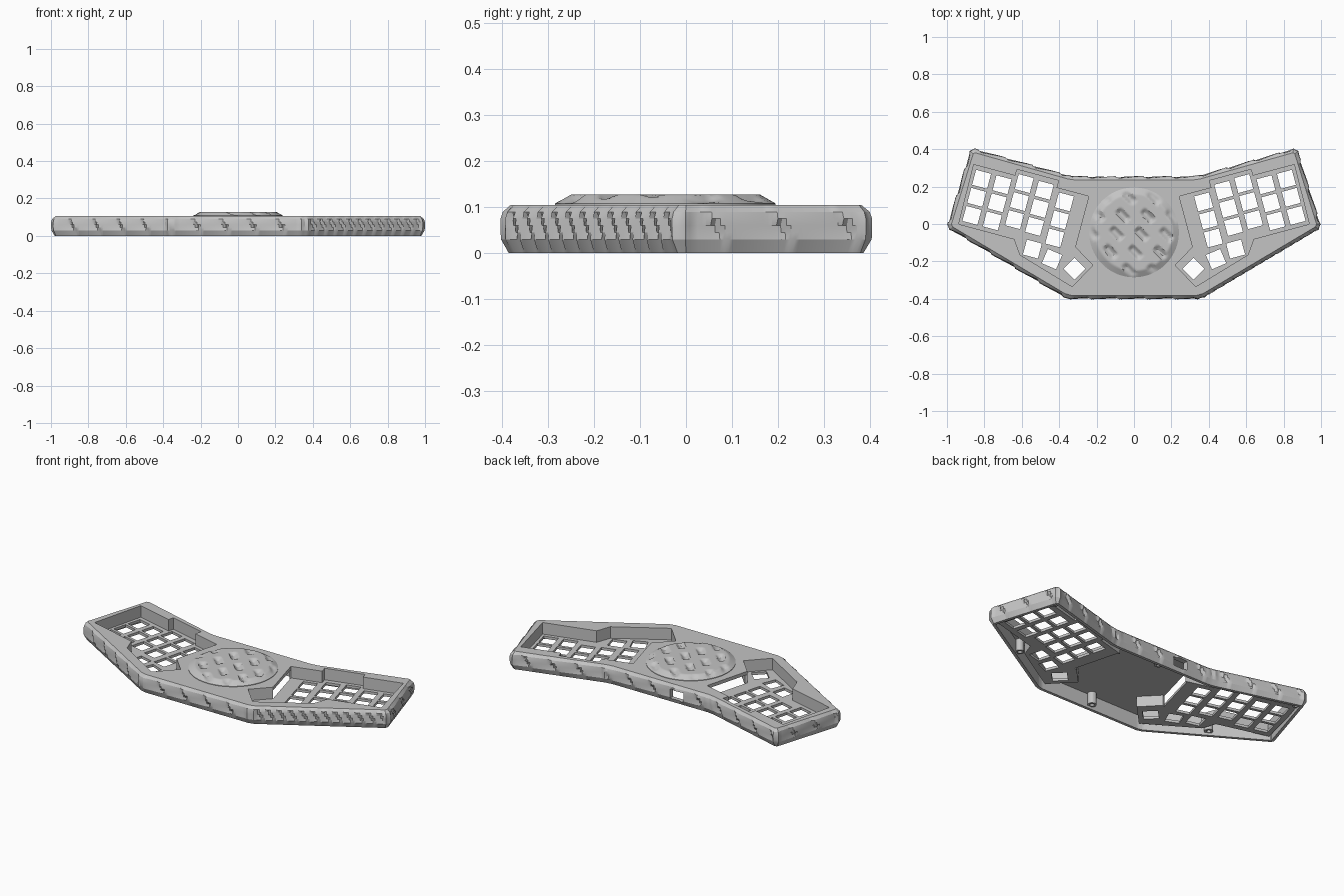
import bpy, bmesh
from math import sin, cos, pi, radians, hypot, floor
from mathutils import Vector

if "Cube" in bpy.data.objects:
    bpy.data.objects.remove(bpy.data.objects["Cube"], do_unlink=True)

grey = bpy.data.materials.new("matte grey")
grey.use_nodes = True
grey.diffuse_color = (0.55, 0.55, 0.55, 1)
grey.node_tree.nodes["Principled BSDF"].inputs["Base Color"].default_value = grey.diffuse_color

TOP, CEILING, FLOOR_TOP, FLOOR_BASE = 0.105, 0.085, 0.037, 0.022
WALL = 0.035


def add_mesh(name, mesh, smooth=False):
    mesh.materials.clear()
    mesh.materials.append(grey)
    obj = bpy.data.objects.new(name, mesh)
    bpy.context.collection.objects.link(obj)
    if smooth:
        bpy.ops.object.select_all(action="DESELECT")
        obj.select_set(True)
        bpy.context.view_layer.objects.active = obj
        bpy.ops.object.shade_smooth_by_angle(angle=radians(25))
    return obj


def plate(name, loops, z0, z1):
    """Flat plate from closed outlines; inner outlines become holes."""
    curve = bpy.data.curves.new(name, "CURVE")
    curve.dimensions, curve.fill_mode = "2D", "BOTH"
    curve.extrude = (z1 - z0) / 2
    for loop in loops:
        spline = curve.splines.new("POLY")
        spline.points.add(len(loop) - 1)
        for point, (x, y) in zip(spline.points, loop):
            point.co = (x, y, 0, 1)
        spline.use_cyclic_u, spline.use_smooth = True, False
    temp = bpy.data.objects.new(name + "_outline", curve)
    bpy.context.collection.objects.link(temp)
    graph = bpy.context.evaluated_depsgraph_get()
    mesh = bpy.data.meshes.new_from_object(temp.evaluated_get(graph))
    bpy.data.objects.remove(temp, do_unlink=True)
    bm = bmesh.new()
    bm.from_mesh(mesh)
    bmesh.ops.remove_doubles(bm, verts=bm.verts, dist=1e-5)
    bmesh.ops.translate(bm, verts=bm.verts, vec=(0, 0, (z0 + z1) / 2))
    bmesh.ops.recalc_face_normals(bm, faces=bm.faces)
    bm.to_mesh(mesh)
    bm.free()
    mesh.name = name
    return add_mesh(name, mesh)


def offset(loop, d):
    """Mitred offset of a closed outline, outwards for positive d."""
    pts = [Vector(p) for p in loop]
    area = sum(a.x * b.y - a.y * b.x for a, b in zip(pts, pts[1:] + pts[:1]))
    side = 1 if area > 0 else -1
    out = []
    for i, p in enumerate(pts):
        a, b = (p - pts[i - 1]).normalized(), (pts[(i + 1) % len(pts)] - p).normalized()
        n1, n2 = Vector((a.y, -a.x)) * side, Vector((b.y, -b.x)) * side
        out.append(p + (n1 + n2) * d / (1 + n1.dot(n2)))
    return out


def cut_corners(loop, size):
    pts, out = [Vector(p) for p in loop], []
    for i, p in enumerate(pts):
        for q in (pts[i - 1], pts[(i + 1) % len(pts)]):
            out.append(p + (q - p).normalized() * size)
    return out


def mirrored(loop):
    return [(-x, y) for x, y in loop]


def circle(cx, cy, r, n=20):
    return [(cx + r * cos(2 * pi * i / n), cy + r * sin(2 * pi * i / n)) for i in range(n)]


# Case outline, counter-clockwise
right_side = [(0.36, -0.403), (1.005, -0.02), (0.872, 0.41), (0.33, 0.257)]
outline = cut_corners(right_side + mirrored(right_side)[::-1], 0.02)

# Outer wall: profile of (height, inset, groove strength) swept round the outline
profile = [(0, 0.018, 0), (0.03, 0.001, 0.6), (0.045, 0, 1), (0.06, 0, 1),
           (0.075, 0, 1), (0.09, 0.005, 0.6), (TOP, 0.022, 0), (TOP, WALL, 0), (0, WALL, 0)]
bm = bmesh.new()
rails = [offset(outline, -inset) for z, inset, g in profile]
columns, travelled = [], 0
for i, a in enumerate(outline):
    j = (i + 1) % len(outline)
    b = outline[j]
    length, along = (b - a).length, (b - a).normalized()
    outward, mid = Vector((along.y, -along.x)), (a + b) / 2
    period = 0.06 if mid.x > 0.4 and mid.y < -0.05 else 0.15
    steps = max(1, round(length / 0.01))
    for k in range(steps):
        t = k / steps
        fade = min(1, t * length / 0.02, (1 - t) * length / 0.02)
        column = []
        for rail, (z, inset, strength) in zip(rails, profile):
            phase = (travelled + t * length + 0.8 * z) / period
            groove = 0.012 * strength * fade * (phase - floor(phase))
            p = rail[i].lerp(rail[j], t) - outward * groove
            column.append(bm.verts.new((p.x, p.y, z)))
        columns.append(column)
    travelled += length
for c, d in zip(columns, columns[1:] + columns[:1]):
    for k in range(len(profile)):
        m = (k + 1) % len(profile)
        bm.faces.new((c[k], d[k], d[m], c[m]))
bmesh.ops.recalc_face_normals(bm, faces=bm.faces)
mesh = bpy.data.meshes.new("outer_wall")
bm.to_mesh(mesh)
bm.free()
outer_wall = add_mesh("outer_wall", mesh)

# Cable port through the back wall
bpy.ops.mesh.primitive_cube_add(size=1, location=(-0.115, 0.245, 0.05))
cutter = bpy.context.object
cutter.name, cutter.scale, cutter.hide_render = "port_cutter", (0.09, 0.15, 0.055), True
port = outer_wall.modifiers.new("port", "BOOLEAN")
port.operation, port.solver, port.object = "DIFFERENCE", "EXACT", cutter
bpy.context.view_layer.objects.active = outer_wall
bpy.ops.object.modifier_apply(modifier="port")
bpy.data.objects.remove(cutter, do_unlink=True)
bpy.ops.object.select_all(action="DESELECT")
outer_wall.select_set(True)
bpy.ops.object.shade_smooth_by_angle(angle=radians(25))

# Key wells are laid out in a frame tilted with the case wing
TILT = radians(15)


def tilted(u, v):
    return (u * cos(TILT) + v * sin(TILT), v * cos(TILT) - u * sin(TILT))


def key_hole(u, v, turn=0, half=0.0415):
    c, s = cos(radians(turn)), sin(radians(turn))
    corners = [(-half, -half), (half, -half), (half, half), (-half, half)]
    return [tilted(u + x * c - y * s, v + x * s + y * c) for x, y in corners]


well = [tilted(*p) for p in [
    (-0.272, -0.2), (-0.156, -0.27), (-0.232, -0.409), (-0.546, -0.317), (-0.597, -0.243),
    (-0.905, -0.243), (-0.91, 0.085), (-0.68, 0.085), (-0.68, 0.12), (-0.45, 0.12),
    (-0.45, 0.08), (-0.272, 0.08)]]
key_columns = [(-0.849, 0.02), (-0.736, 0.02), (-0.623, 0.057), (-0.51, 0.05), (-0.39, 0.018)]
holes = [key_hole(u, v - 0.1 * row) for u, v in key_columns for row in range(3)]
holes += [key_hole(-0.49, -0.27), key_hole(-0.375, -0.295, -8), key_hole(-0.245, -0.314, -30)]
# The well wall is left open on its inner edge
well_rim = well + [tuple(p) for p in offset(well, 0.012)][::-1]

for side, flip in (("right", list), ("left", mirrored)):
    plate(side + "_key_plate", [flip(l) for l in [well] + holes], FLOOR_BASE, FLOOR_TOP)
    plate(side + "_well_wall", [flip(well_rim)], FLOOR_BASE, CEILING)

# Top cover
cover = [tuple(p) for p in offset(outline, -WALL)]
plate("top_cover", [cover, well, mirrored(well)], CEILING, TOP)

# Screw posts under the cover
posts = [(0, -0.35), (0, 0.205), (0.66, -0.165), (-0.66, -0.165), (0.845, 0.345), (-0.845, 0.345)]
for i, (x, y) in enumerate(posts):
    plate(f"screw_post_{i + 1}", [circle(x, y, 0.024), circle(x, y, 0.012)], 0.015, CEILING)

# Raised round badge with staggered diagonal grooves
RADIUS, RINGS, SEGMENTS = 0.24, 36, 120


def badge_height(x, y):
    r = hypot(x, y)
    across, along = (x + y) / 0.13, (x - y) / 0.2
    ridge = max(0, sin(2 * pi * across))
    broken = min(1, max(0, 0.5 + 1.2 * sin(2 * pi * along + 2 * floor(across))))
    dome = min(1, (RADIUS - r) / 0.035)
    return TOP + 0.003 + 0.02 * dome * (1 - 0.8 * ridge * broken)


bm = bmesh.new()
centre = bm.verts.new((0, 0, badge_height(0, 0)))
rings = []
for i in range(1, RINGS + 1):
    loop = circle(0, 0, RADIUS * i / RINGS, SEGMENTS)
    rings.append([bm.verts.new((x, y, badge_height(x, y))) for x, y in loop])
rings.append([bm.verts.new((x, y, TOP - 0.005)) for x, y in circle(0, 0, RADIUS, SEGMENTS)])
for k in range(SEGMENTS):
    m = (k + 1) % SEGMENTS
    bm.faces.new((centre, rings[0][k], rings[0][m]))
    for inner, outer in zip(rings, rings[1:]):
        bm.faces.new((inner[k], outer[k], outer[m], inner[m]))
bmesh.ops.translate(bm, verts=bm.verts, vec=(0, -0.045, 0))
mesh = bpy.data.meshes.new("badge")
bm.to_mesh(mesh)
bm.free()
add_mesh("badge", mesh, smooth=True)
